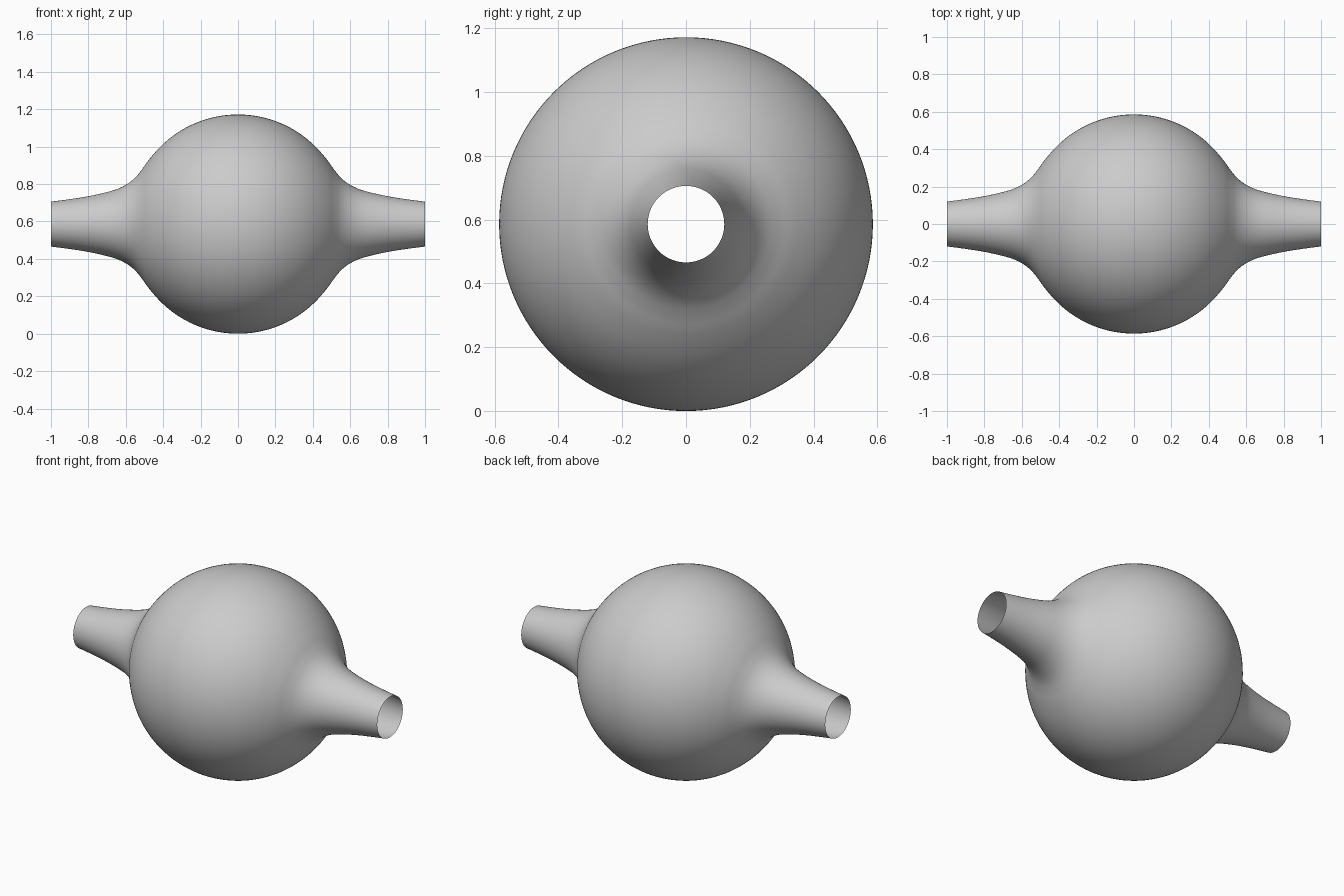
import bpy, bmesh, math
from mathutils import Vector

if "Cube" in bpy.data.objects:
    bpy.data.objects.remove(bpy.data.objects["Cube"])

R = 0.586      # bulb radius, also the height of the axis
SEGMENTS = 128

# Neck profile (distance along x, radius), from bulb to open rim
neck = [(0.44, 0.387), (0.48, 0.339), (0.515, 0.290), (0.55, 0.248),
        (0.59, 0.216), (0.64, 0.190), (0.70, 0.171), (0.80, 0.149),
        (0.90, 0.133), (1.0, 0.120)]


def smooth(points, steps=5):
    """Catmull-Rom curve through the points."""
    p = [Vector(q) for q in points]
    p = [Vector((0.40, math.sqrt(R * R - 0.16)))] + p + [2 * p[-1] - p[-2]]
    out = []
    for a, b, c, d in zip(p, p[1:], p[2:], p[3:]):
        for i in range(steps):
            t = i / steps
            out.append(0.5 * (2 * b + (c - a) * t + (2 * a - 5 * b + 4 * c - d) * t ** 2
                              + (3 * b - a - 3 * c + d) * t ** 3))
    return out + [p[-2]]


# Half profile: spherical arc then neck, mirrored to the other side
end = math.asin(0.44 / R)
arc = [Vector((R * math.sin(end * i / 24), R * math.cos(end * i / 24))) for i in range(24)]
half = arc + smooth(neck)
profile = [Vector((-p.x, p.y)) for p in reversed(half[1:])] + half

# Revolve around the x axis, leaving both rims open
bm = bmesh.new()
rings = []
for p in profile:
    rings.append([bm.verts.new((p.x, p.y * math.cos(2 * math.pi * k / SEGMENTS),
                                R + p.y * math.sin(2 * math.pi * k / SEGMENTS)))
                  for k in range(SEGMENTS)])
for a, b in zip(rings, rings[1:]):
    for k in range(SEGMENTS):
        n = (k + 1) % SEGMENTS
        bm.faces.new((a[k], a[n], b[n], b[k])).smooth = True
bmesh.ops.recalc_face_normals(bm, faces=bm.faces)
# Make sure the shell faces outward
bm.faces.ensure_lookup_table()
f = max(bm.faces, key=lambda q: q.calc_center_median().z)
if f.normal.z < 0:
    bmesh.ops.reverse_faces(bm, faces=bm.faces)

mesh = bpy.data.meshes.new("bulb_with_open_necks")
bm.to_mesh(mesh)
bm.free()
bpy.context.collection.objects.link(bpy.data.objects.new("bulb_with_open_necks", mesh))
